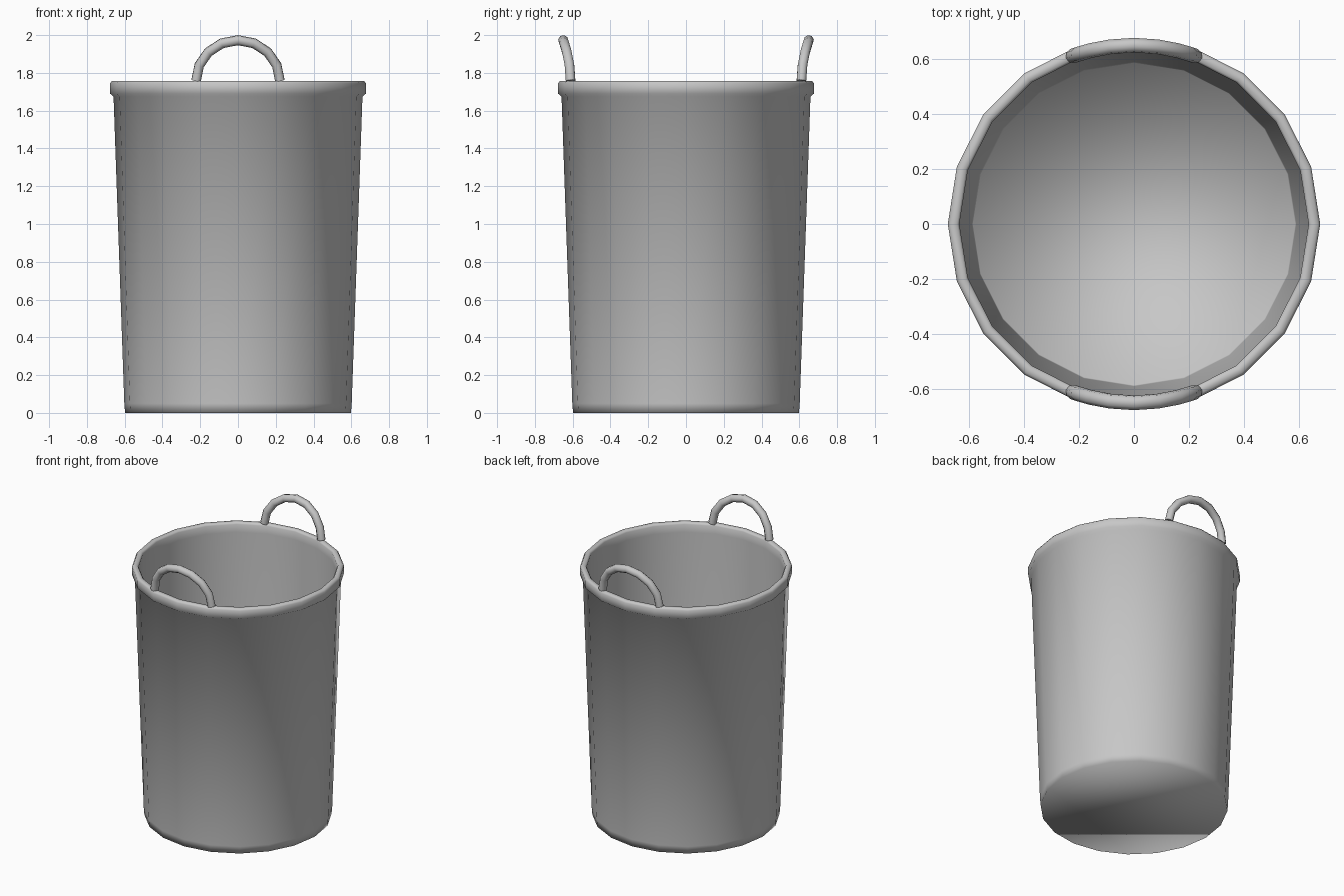
import bpy, bmesh, math
from mathutils import Vector

cube = bpy.data.objects.get("Cube")
if cube:
    bpy.data.objects.remove(cube, do_unlink=True)

GREY = 0.57
SIDES = 20
RIM_RADIUS = 0.65

grey = bpy.data.materials.new("plain grey")
grey.use_nodes = True
grey.diffuse_color = (GREY, GREY, GREY, 1)
grey.node_tree.nodes["Principled BSDF"].inputs["Base Color"].default_value = (GREY, GREY, GREY, 1)


def lathe(name, profile):
    """Spin a (radius, height) profile around z and close both open ends."""
    bm = bmesh.new()
    verts = [bm.verts.new((r, 0, z)) for r, z in profile]
    edges = [bm.edges.new(pair) for pair in zip(verts, verts[1:])]
    bmesh.ops.spin(bm, geom=verts + edges, cent=(0, 0, 0), axis=(0, 0, 1),
                   angle=math.tau, steps=SIDES)
    bmesh.ops.remove_doubles(bm, verts=bm.verts[:], dist=0.0005)
    bmesh.ops.holes_fill(bm, edges=[e for e in bm.edges if e.is_boundary], sides=0)
    bmesh.ops.recalc_face_normals(bm, faces=bm.faces[:])
    for face in bm.faces:
        face.smooth = True
    mesh = bpy.data.meshes.new(name)
    bm.to_mesh(mesh)
    bm.free()
    mesh.materials.append(grey)
    obj = bpy.data.objects.new(name, mesh)
    bpy.context.collection.objects.link(obj)
    return obj


def handle(name, side):
    """Arched tube that follows the round rim; side is -1 front, +1 back."""
    curve = bpy.data.curves.new(name, "CURVE")
    curve.dimensions = "3D"
    curve.bevel_depth = 0.027
    curve.bevel_resolution = 2
    curve.use_fill_caps = True
    spline = curve.splines.new("POLY")
    steps = 8
    spline.points.add(steps)
    for i, point in enumerate(spline.points):
        t = math.pi * i / steps
        x = 0.222 * math.cos(t)
        y = side * math.sqrt(RIM_RADIUS ** 2 - x ** 2)
        point.co = (x, y, 1.758 + 0.215 * math.sin(t), 1)
    curve.materials.append(grey)
    obj = bpy.data.objects.new(name, curve)
    bpy.context.collection.objects.link(obj)
    bpy.ops.object.select_all(action="DESELECT")
    obj.select_set(True)
    bpy.context.view_layer.objects.active = obj
    bpy.ops.object.convert(target="MESH")
    bpy.ops.object.shade_smooth()


# Tapered basket: outer wall, rolled rim, inner wall, floor
lathe("basket_body", [
    (0.598, 0), (0.602, 0.05), (0.659, 1.675),
    (0.677, 1.69), (0.677, 1.745), (0.668, 1.757),
    (0.643, 1.757), (0.635, 1.745), (0.635, 1.69),
    (0.59, 0.06), (0.586, 0.012),
])

# Handles
handle("front_handle", -1)
handle("back_handle", 1)
